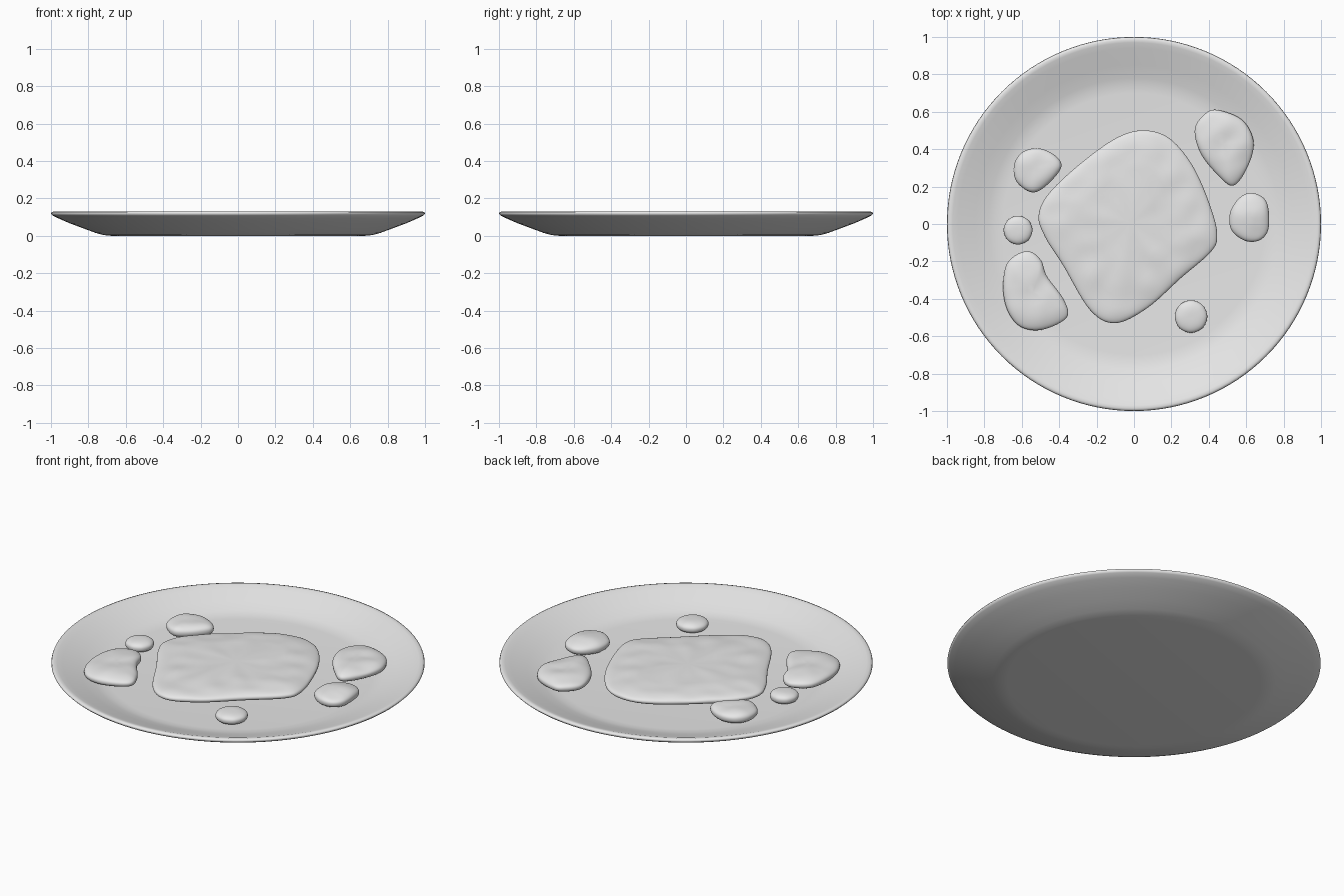
import bpy
import bmesh
import math
from mathutils import Vector, noise

if "Cube" in bpy.data.objects:
    bpy.data.objects.remove(bpy.data.objects["Cube"], do_unlink=True)

grey = bpy.data.materials.new("light_grey")
grey.use_nodes = True
grey.diffuse_color = (0.8, 0.8, 0.8, 1)
grey.node_tree.nodes["Principled BSDF"].inputs["Base Color"].default_value = (0.8, 0.8, 0.8, 1)


def finish(name, bm):
    """Turn a bmesh into a smooth shaded grey object."""
    bmesh.ops.remove_doubles(bm, verts=bm.verts, dist=0.0001)
    bmesh.ops.recalc_face_normals(bm, faces=bm.faces)
    for face in bm.faces:
        face.smooth = True
    mesh = bpy.data.meshes.new(name)
    bm.to_mesh(mesh)
    bm.free()
    mesh.materials.append(grey)
    obj = bpy.data.objects.new(name, mesh)
    bpy.context.collection.objects.link(obj)
    return obj


def lathe(name, profile, steps):
    """Spin a half profile of (radius, height) around the z axis."""
    bm = bmesh.new()
    verts = [bm.verts.new((r, 0, z)) for r, z in profile]
    edges = [bm.edges.new(pair) for pair in zip(verts, verts[1:])]
    bmesh.ops.spin(bm, geom=verts + edges, cent=(0, 0, 0), axis=(0, 0, 1),
                   angle=math.tau, steps=steps, use_duplicate=False)
    return finish(name, bm)


def smooth_loop(points, steps=8):
    """Closed Catmull-Rom curve through the outline points."""
    pts = [Vector(p) for p in points]
    count = len(pts)
    loop = []
    for i in range(count):
        a, b, c, d = (pts[(i + k) % count] for k in (-1, 0, 1, 2))
        for s in range(steps):
            t = s / steps
            loop.append(0.5 * (2 * b + (c - a) * t
                               + (2 * a - 5 * b + 4 * c - d) * t * t
                               + (3 * b - a - 3 * c + d) * t ** 3))
    return loop


def circle(x, y, radius, count=8):
    return [(x + radius * math.cos(math.tau * i / count),
             y + radius * math.sin(math.tau * i / count)) for i in range(count)]


def pillow(name, outline, middle, half_height, power, bumps, rings=28):
    """Closed rounded lump: shrinking copies of the outline, from below to the top."""
    loop = smooth_loop(outline)
    centre = sum(loop, Vector((0, 0))) / len(loop)
    bm = bmesh.new()
    rows = []
    for k in range(1, rings):
        angle = math.pi * (k / rings - 0.5)
        scale = math.cos(angle) ** power
        lift = math.copysign(abs(math.sin(angle)) ** 0.8, angle)
        row = []
        for p in loop:
            x, y = centre + (p - centre) * scale
            z = middle + half_height * lift
            if lift > 0:
                z += bumps * lift * noise.noise(Vector((x * 9, y * 9, 0)))
            row.append(bm.verts.new((x, y, z)))
        rows.append(row)
    count = len(loop)
    for low, high in zip(rows, rows[1:]):
        for i in range(count):
            j = (i + 1) % count
            bm.faces.new((low[i], low[j], high[j], high[i]))
    # Close both ends with fans
    for row in (rows[0], rows[-1]):
        tip = bm.verts.new(sum((v.co for v in row), Vector()) / count)
        for i in range(count):
            bm.faces.new((row[i], row[(i + 1) % count], tip))
    return finish(name, bm)


# Shallow plate with a flat foot, sloping wall and rounded rim
lathe("plate", [(0, 0), (0.68, 0), (0.72, 0.004), (0.76, 0.015), (0.82, 0.037),
                (0.9, 0.067), (0.96, 0.093), (0.99, 0.108), (1, 0.118), (0.997, 0.126),
                (0.985, 0.13), (0.97, 0.127), (0.94, 0.117), (0.85, 0.086),
                (0.78, 0.062), (0.74, 0.053), (0.7, 0.05), (0, 0.05)], 128)

# Large flat piece in the middle
pillow("main_piece",
       [(0.07, 0.5), (0.2, 0.45), (0.32, 0.3), (0.41, 0.09), (0.445, -0.06), (0.41, -0.15),
        (0.25, -0.29), (0.07, -0.45), (-0.1, -0.53), (-0.235, -0.46), (-0.38, -0.22),
        (-0.475, -0.07), (-0.51, 0.045), (-0.45, 0.17), (-0.26, 0.345), (-0.075, 0.47)],
       0.083, 0.036, 0.5, 0.008)

# Small lumps around it
lumps = {
    "back_left_lump": [(0.445, 0.61), (0.58, 0.555), (0.64, 0.435), (0.605, 0.3), (0.53, 0.205),
                       (0.445, 0.265), (0.355, 0.38), (0.325, 0.505), (0.375, 0.585)],
    "left_lump": [(0.64, 0.165), (0.71, 0.115), (0.72, -0.02), (0.675, -0.085),
                  (0.595, -0.09), (0.52, -0.03), (0.515, 0.065), (0.57, 0.145)],
    "back_right_lump": [(-0.51, 0.405), (-0.42, 0.365), (-0.39, 0.3), (-0.475, 0.2),
                        (-0.55, 0.17), (-0.63, 0.23), (-0.64, 0.32), (-0.595, 0.385)],
    "front_right_lump": [(-0.575, -0.145), (-0.5, -0.19), (-0.465, -0.28), (-0.375, -0.405),
                         (-0.36, -0.5), (-0.49, -0.565), (-0.605, -0.55), (-0.675, -0.465),
                         (-0.7, -0.34), (-0.675, -0.205)],
}
for name, outline in lumps.items():
    pillow(name, outline, 0.084, 0.038, 0.75, 0.008)

pillow("right_round_lump", circle(-0.62, -0.033, 0.077), 0.078, 0.032, 0.85, 0.003)
pillow("front_round_lump", circle(0.305, -0.495, 0.087), 0.078, 0.032, 0.85, 0.003)
